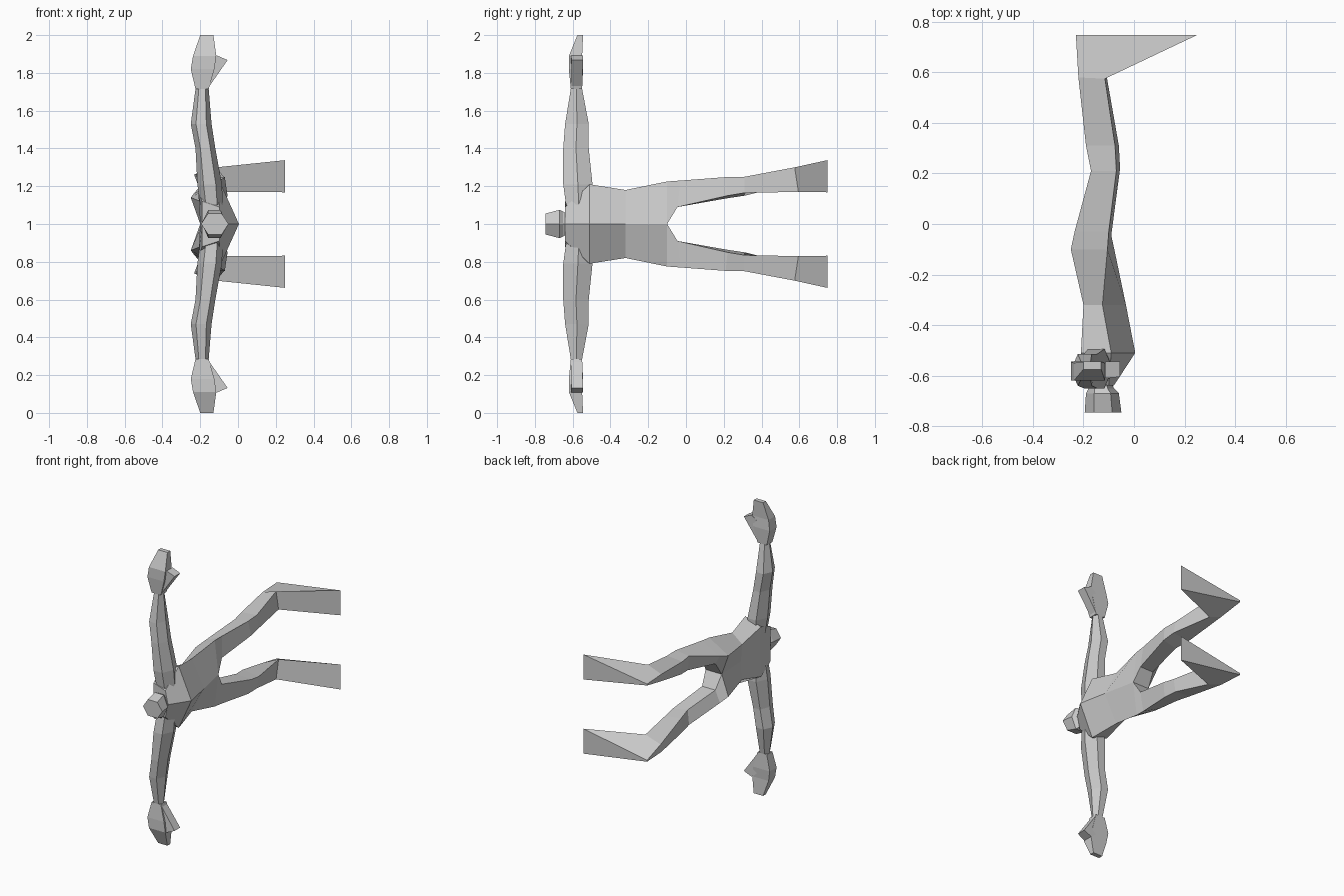
import bpy, bmesh, math


def loft(name, rings, mirror=True):
    """Skin equal-length rings of (x, y, side) points; side is measured from z = 1."""
    bm = bmesh.new()
    rows = [[bm.verts.new(p) for p in r] for r in rings]
    n = len(rows[0])
    for a, b in zip(rows, rows[1:]):
        for i in range(n):
            j = (i + 1) % n
            bm.faces.new((a[i], a[j], b[j], b[i]))
    bm.faces.new(rows[0][::-1])
    bm.faces.new(rows[-1])
    bmesh.ops.recalc_face_normals(bm, faces=bm.faces)
    me = bpy.data.meshes.new(name)
    bm.to_mesh(me)
    bm.free()
    ob = bpy.data.objects.new(name, me)
    ob.location.z = 1
    bpy.context.collection.objects.link(ob)
    if mirror:
        m = ob.modifiers.new("Mirror", 'MIRROR')
        m.use_axis = (False, False, True)
        m.use_mirror_merge = False
    return ob


def hexring(x0, x1, a0, a1):
    """Six points filling a box, with ridges at the two x extremes."""
    return [((x0 + x1) / 2 + (x1 - x0) / 2 * math.cos(math.pi * k / 3),
             (a0 + a1) / 2 + (a1 - a0) / 2 * math.sin(math.pi * k / 3) / 0.866)
            for k in range(6)]


# Torso: y, front ridge x, side (x, half width), back side (x, half width), spine x
torso = [(-0.64, -0.08, -0.10, 0.09, -0.19, 0.12, -0.19),
         (-0.51, 0.005, -0.09, 0.21, -0.21, 0.17, -0.20),
         (-0.32, -0.032, -0.125, 0.18, -0.20, 0.12, -0.19),
         (-0.10, -0.078, -0.105, 0.225, -0.25, 0.14, -0.20)]
loft("torso", [[(f, y, 0), (sx, y, sw), (bx, y, bw), (b, y, 0),
                (bx, y, -bw), (sx, y, -sw)]
               for y, f, sx, sw, bx, bw, b in torso], mirror=False)

# Legs: front outer, front inner, back inner, back outer
loft("leg", [
    [(-0.105, -0.10, 0.225), (-0.078, -0.10, 0.0), (-0.20, -0.10, 0.0), (-0.25, -0.10, 0.14)],
    [(-0.10, -0.03, 0.23), (-0.09, -0.045, 0.09), (-0.19, -0.045, 0.09), (-0.235, -0.03, 0.16)],
    [(-0.07, 0.21, 0.248), (-0.055, 0.22, 0.15), (-0.16, 0.21, 0.135), (-0.17, 0.21, 0.235)],
    [(-0.075, 0.31, 0.25), (-0.06, 0.31, 0.165), (-0.18, 0.31, 0.15), (-0.19, 0.31, 0.24)],
    [(-0.115, 0.575, 0.30), (-0.11, 0.595, 0.17), (-0.215, 0.58, 0.215), (-0.22, 0.58, 0.265)],
])

# Feet: flat wedges narrowing to the heel
loft("foot", [
    [(-0.115, 0.575, 0.30), (-0.11, 0.595, 0.17), (-0.215, 0.58, 0.215), (-0.22, 0.58, 0.265)],
    [(0.25, 0.748, 0.338), (0.25, 0.748, 0.168), (-0.23, 0.748, 0.255), (-0.23, 0.748, 0.265)],
])

# Arms and palms: side position, x range, y range
arm = [(0.10, -0.20, -0.08, -0.635, -0.50), (0.21, -0.215, -0.085, -0.65, -0.495),
       (0.40, -0.225, -0.12, -0.65, -0.515), (0.53, -0.25, -0.14, -0.64, -0.515),
       (0.715, -0.225, -0.155, -0.61, -0.55)]
loft("arm", [[(x, y, s) for x, y in hexring(*box)] for s, *box in arm])


def box_loft(name, rows):
    loft(name, [[(x0, y0, s), (x1, y0, s), (x1, y1, s), (x0, y1, s)]
                for s, x0, x1, y0, y1 in rows])


box_loft("hand", [(0.715, -0.225, -0.155, -0.61, -0.55), (0.82, -0.25, -0.125, -0.62, -0.545),
                  (0.89, -0.238, -0.115, -0.62, -0.55), (1.0, -0.20, -0.13, -0.575, -0.545)])

# Thumbs angled forward from the wrists
loft("thumb", [
    [(-0.158, -0.605, 0.72), (-0.158, -0.55, 0.72), (-0.18, -0.55, 0.84), (-0.18, -0.61, 0.84)],
    [(-0.055, -0.605, 0.868), (-0.055, -0.545, 0.868), (-0.112, -0.545, 0.892), (-0.112, -0.61, 0.892)],
])

# Neck and head: y, x range, half width
head = [(-0.62, -0.17, -0.09, 0.05), (-0.65, -0.18, -0.08, 0.065),
        (-0.67, -0.19, -0.06, 0.075), (-0.745, -0.195, -0.05, 0.055)]
loft("head", [[(x, y, s) for x, s in hexring(x0, x1, -w, w)]
              for y, x0, x1, w in head], mirror=False)
